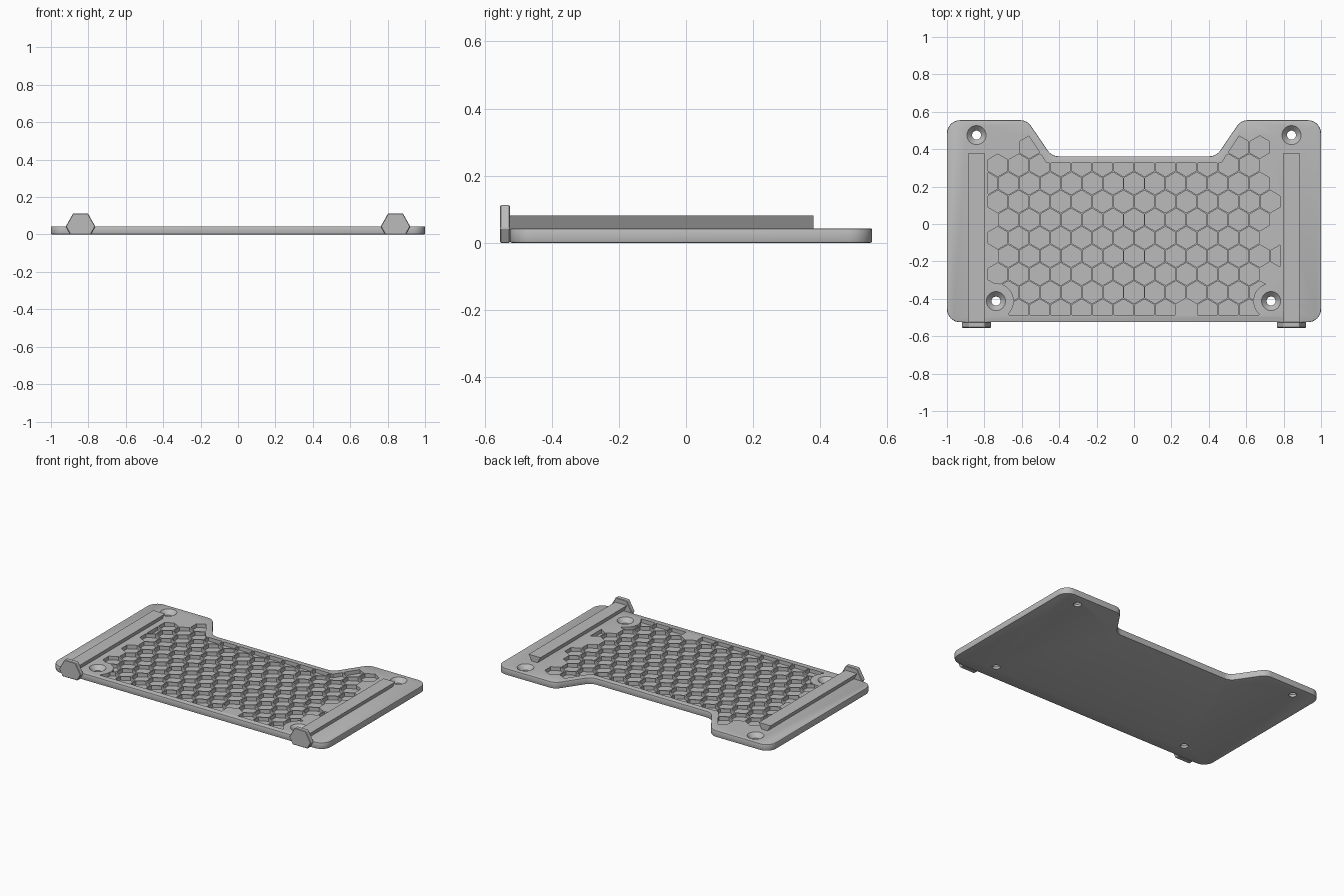
import bpy, bmesh, math
from mathutils import Vector

if "Cube" in bpy.data.objects:
    bpy.data.objects.remove(bpy.data.objects["Cube"])

T = 0.043            # plate thickness
FLOOR = 0.018        # height of pocket floors
PITCH = 0.112        # honeycomb spacing
HEX_R = 0.0602       # pocket corner radius

grey = bpy.data.materials.new("warm_grey")
grey.diffuse_color = (0.5, 0.5, 0.5, 1)
grey.use_nodes = True
grey.node_tree.nodes["Principled BSDF"].inputs["Base Color"].default_value = grey.diffuse_color


def rounded(corners, steps=8):
    """Outline from (x, y, radius) corners, each replaced by an arc."""
    out = []
    for i, (x, y, r) in enumerate(corners):
        p = Vector((x, y))
        a = (Vector(corners[i - 1][:2]) - p).normalized()
        b = (Vector(corners[(i + 1) % len(corners)][:2]) - p).normalized()
        if r == 0:
            out.append(p)
            continue
        half = a.angle(b) / 2
        c = p + (a + b).normalized() * (r / math.sin(half))
        s = p + a * (r / math.tan(half)) - c
        e = p + b * (r / math.tan(half)) - c
        turn = math.atan2(s.x * e.y - s.y * e.x, s.dot(e))
        for k in range(steps + 1):
            t = turn * k / steps
            out.append(c + Vector((s.x * math.cos(t) - s.y * math.sin(t),
                                   s.x * math.sin(t) + s.y * math.cos(t))))
    return out


def ring(x, y, r, n, start=0.0):
    return [(x + r * math.cos(start + math.tau * i / n),
             y + r * math.sin(start + math.tau * i / n)) for i in range(n)]


def loft(bm, loops):
    """Closed solid through loops of 3D points."""
    rows = [[bm.verts.new(p) for p in loop] for loop in loops]
    n = len(rows[0])
    for lo, hi in zip(rows, rows[1:]):
        for i in range(n):
            bm.faces.new((lo[i], lo[(i + 1) % n], hi[(i + 1) % n], hi[i]))
    bm.faces.new(rows[0][::-1])
    bm.faces.new(rows[-1])


def prism(bm, pts, z0, z1):
    loft(bm, [[(p[0], p[1], z) for p in pts] for z in (z0, z1)])


def make(name, bm):
    bmesh.ops.recalc_face_normals(bm, faces=bm.faces)
    me = bpy.data.meshes.new(name)
    bm.to_mesh(me)
    bm.free()
    me.materials.append(grey)
    ob = bpy.data.objects.new(name, me)
    bpy.context.collection.objects.link(ob)
    return ob


def apply(ob):
    bpy.context.view_layer.update()
    dg = bpy.context.evaluated_depsgraph_get()
    me = bpy.data.meshes.new_from_object(ob.evaluated_get(dg))
    ob.modifiers.clear()
    ob.data = me


def bevel(ob, width, segments=2):
    m = ob.modifiers.new("bevel", 'BEVEL')
    m.width, m.segments = width, segments
    m.limit_method, m.angle_limit = 'ANGLE', math.radians(40)
    apply(ob)


def boolean(ob, tool, op):
    m = ob.modifiers.new("cut", 'BOOLEAN')
    m.operation, m.object, m.solver = op, tool, 'EXACT'
    apply(ob)
    bpy.data.objects.remove(tool)


def smooth(ob):
    bpy.ops.object.select_all(action='DESELECT')
    ob.select_set(True)
    bpy.context.view_layer.objects.active = ob
    bpy.ops.object.shade_smooth_by_angle(angle=math.radians(25))


# plate with rounded corners and a notch in the back edge
half = [(1, -0.525, 0.07), (1, 0.555, 0.07), (0.572, 0.555, 0.07), (0.44, 0.362, 0.07)]
bm = bmesh.new()
prism(bm, rounded(half + [(-x, y, r) for x, y, r in half[::-1]]), 0, T)
plate = make("base_plate", bm)
bevel(plate, 0.005)

# honeycomb pockets: row -> (first column, last column)
rows = {3: (1, 12), 2: (0, 12), 1: (-1, 12), 0: (0, 13), -1: (0, 12), -2: (0, 12),
        -3: (0, 13), -4: (0, 12), -5: (0, 12), -6: (1, 12)}
skipped = {(-6, 9)} | {(3, k) for k in range(2, 11)}
bm = bmesh.new()
for j, (first, last) in rows.items():
    for k in range(first, last + 1):
        if (j, k) not in skipped:
            x = -0.728 + PITCH * (k + 0.5 * (j % 2))
            y = 0.12 + PITCH * math.sqrt(0.75) * j
            prism(bm, ring(x, y, HEX_R, 6, math.pi / 6), FLOOR, T + 0.02)
pockets = make("pocket_cutter", bm)

# pocket field border, kept clear of the notch
half = [(0.78, -0.487), (0.78, 0.52), (0.594, 0.52), (0.467, 0.325)]
bm = bmesh.new()
prism(bm, half + [(-x, y) for x, y in half[::-1]], -0.05, 0.15)
boolean(pockets, make("field_limit", bm), 'INTERSECT')

# solid pads around the front screw holes
front_holes = [(-0.738, -0.412), (0.733, -0.412)]
bm = bmesh.new()
for x, y in front_holes:
    prism(bm, ring(x, y, 0.095, 40), -0.05, 0.15)
boolean(pockets, make("pad_limit", bm), 'DIFFERENCE')
boolean(plate, pockets, 'DIFFERENCE')

# countersunk screw holes
bm = bmesh.new()
for x, y in front_holes + [(-0.842, 0.475), (0.842, 0.475)]:
    profile = [(0.024, -0.02), (0.024, T - 0.028), (0.051, T), (0.051, T + 0.02)]
    loft(bm, [[(px, py, z) for px, py in ring(x, y, r, 32)] for r, z in profile])
boolean(plate, make("screw_cutter", bm), 'DIFFERENCE')
smooth(plate)

for side, cx in (("left", -0.842), ("right", 0.842)):
    # dovetail rail, wider at the top
    section = [(-0.02, T - 0.003), (0.02, T - 0.003), (0.043, 0.082), (-0.043, 0.082)]
    bm = bmesh.new()
    loft(bm, [[(cx + x, y, z) for x, z in section] for y in (-0.53, 0.38)])
    make(side + "_rail", bm)

    # hexagonal end stop, cut flat at the bottom
    section = [(-0.055, 0), (0.055, 0), (0.079, T), (0.04, 0.112), (-0.04, 0.112), (-0.079, T)]
    bm = bmesh.new()
    loft(bm, [[(cx + x, y, z) for x, z in section] for y in (-0.555, -0.524)])
    stop = make(side + "_end_stop", bm)
    bevel(stop, 0.003, 1)
